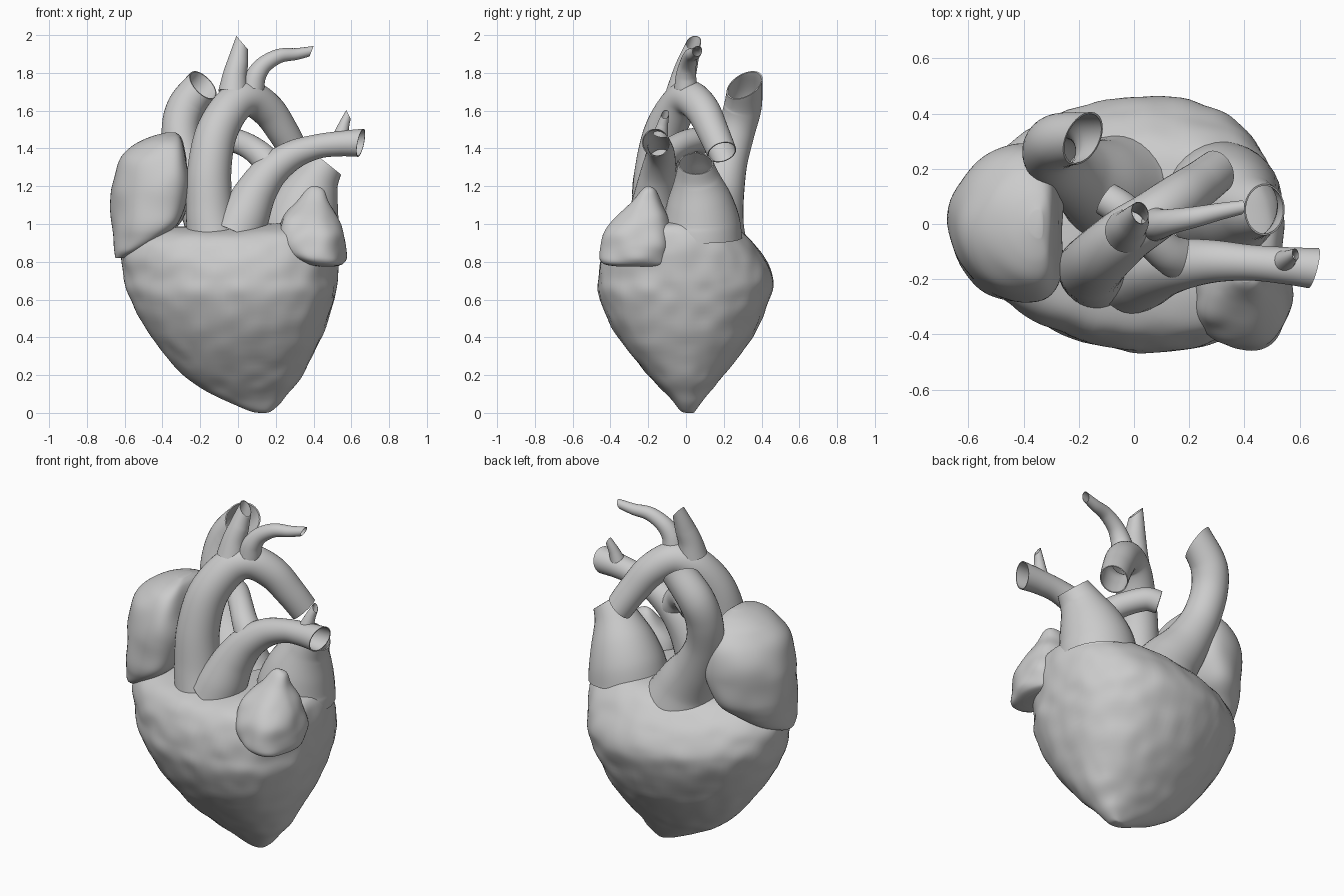
import bpy, bmesh, math
from mathutils import Vector, noise


def spline(pts, steps):
    """Catmull-Rom sampling of tuples of any length."""
    out = []
    for i in range(len(pts) - 1):
        a, b = pts[max(i - 1, 0)], pts[i]
        c, d = pts[i + 1], pts[min(i + 2, len(pts) - 1)]
        for s in range(steps):
            t = s / steps
            out.append([0.5 * (2 * q + (r - p) * t + (2 * p - 5 * q + 4 * r - u) * t * t
                               + (3 * q - p - 3 * r + u) * t ** 3)
                        for p, q, r, u in zip(a, b, c, d)])
    out.append(list(pts[-1]))
    return out


def skin(name, rings, angle=50, caps=True):
    """Bridge a stack of rings into a smooth mesh."""
    bm = bmesh.new()
    rows = [[bm.verts.new(p) for p in ring] for ring in rings]
    n = len(rows[0])
    for a, b in zip(rows, rows[1:]):
        for i in range(n):
            j = (i + 1) % n
            bm.faces.new((a[i], a[j], b[j], b[i]))
    if caps:
        bm.faces.new(rows[0][::-1])
        bm.faces.new(rows[-1])
        bmesh.ops.recalc_face_normals(bm, faces=bm.faces)
    me = bpy.data.meshes.new(name)
    bm.to_mesh(me)
    bm.free()
    ob = bpy.data.objects.new(name, me)
    bpy.context.collection.objects.link(ob)
    bpy.ops.object.select_all(action='DESELECT')
    ob.select_set(True)
    bpy.context.view_layer.objects.active = ob
    bpy.ops.object.shade_smooth_by_angle(angle=math.radians(angle))
    return ob


def blob(name, sections, skew=(0, 0), power=2.0, bump=0.01, freq=7, steps=8, sides=72, warp=None):
    """Organic mass from sections (z, x0, x1, y0, y1); skew pushes (back, front) sideways."""
    rings = []
    for z, x0, x1, y0, y1 in spline(sections, steps):
        cx, cy, rx, ry = (x0 + x1) / 2, (y0 + y1) / 2, abs(x1 - x0) / 2, abs(y1 - y0) / 2
        ring = []
        for k in range(sides):
            t = 2 * math.pi * k / sides
            c, s = math.cos(t), math.sin(t)
            px = math.copysign(abs(c) ** (2 / power), c)
            py = math.copysign(abs(s) ** (2 / power), s)
            p = Vector((cx + rx * (px + skew[s < 0] * s * s), cy + ry * py, max(z, 0)))
            p += Vector((c, s, 0)) * bump * min(1, rx / 0.15) * noise.noise(p * freq)
            if warp:
                p.z += warp(p)
            ring.append(p)
        rings.append(ring)
    return skin(name, rings, 80)


def vessel(name, path, cut=None, steps=8, sides=32, wall=0.93, depth=10):
    """Thin-walled open tube along (x, y, z, radius); cut is the normal of the end plane."""
    pts = spline(path, steps)
    cs = [Vector(p[:3]) for p in pts]
    n = len(pts)
    rings, side = [], Vector((1, 0.13, 0))
    for i, c in enumerate(cs):
        t = (cs[min(i + 1, n - 1)] - cs[max(i - 1, 0)]).normalized()
        if i == 0 and abs(t.x) > 0.8:
            side = Vector((0, 1, 0))
        side = (side - t * side.dot(t)).normalized()
        up = t.cross(side)
        w = max(0, (i - (n - 1 - steps)) / steps)
        ring = []
        for k in range(sides):
            a = 2 * math.pi * k / sides
            p = c + (side * math.cos(a) + up * math.sin(a)) * pts[i][3]
            if cut and w:
                m = Vector(cut).normalized()
                p += t * (w * (c - p).dot(m) / t.dot(m))
            ring.append(p)
        rings.append(ring)
    # lumen running back inside the open end
    inner = [[cs[i] + (p - cs[i]) * wall for p in rings[i]] for i in range(n - 1, -1, -1)]
    return skin(name, rings + inner, caps=False)


def tilt(p):
    """Upper rim rises slightly to the right and sinks at the back left."""
    w = min(1, max(0, (p.z - 0.7) / 0.25))
    return w * (0.08 * max(0, p.x) - 0.2 * max(0, p.y) * max(0, -p.x))


# ventricles
blob("ventricles", [
    (0.0, 0.11, 0.15, 0.0, 0.04), (0.015, 0.05, 0.185, -0.035, 0.055),
    (0.1, -0.14, 0.265, -0.105, 0.115), (0.2, -0.29, 0.34, -0.2, 0.2),
    (0.4, -0.46, 0.44, -0.36, 0.35), (0.6, -0.57, 0.51, -0.455, 0.44),
    (0.72, -0.605, 0.53, -0.46, 0.46), (0.84, -0.615, 0.54, -0.44, 0.40),
    (0.93, -0.57, 0.52, -0.38, 0.32), (0.975, -0.46, 0.44, -0.27, 0.24),
    (0.99, -0.2, 0.25, -0.12, 0.12)],
    skew=(0.16, 0.2), power=2.1, bump=0.009, freq=10, sides=110, warp=tilt)

# right atrium, on the viewer's left
blob("right_atrium", [
    (0.82, -0.65, -0.60, -0.12, 0.0), (0.86, -0.655, -0.52, -0.2, 0.1),
    (0.93, -0.66, -0.40, -0.25, 0.19), (1.02, -0.67, -0.30, -0.28, 0.26),
    (1.18, -0.67, -0.26, -0.28, 0.29), (1.32, -0.635, -0.265, -0.26, 0.27),
    (1.41, -0.56, -0.28, -0.21, 0.21), (1.46, -0.47, -0.30, -0.14, 0.13),
    (1.485, -0.38, -0.33, -0.05, 0.05)], skew=(0.3, 0.4), power=2.15, bump=0.016, freq=6)

# left atrial appendage
blob("left_auricle", [
    (0.775, 0.42, 0.51, -0.36, -0.12), (0.79, 0.34, 0.55, -0.43, -0.085),
    (0.84, 0.235, 0.57, -0.45, -0.065), (0.94, 0.22, 0.575, -0.435, -0.065),
    (1.04, 0.235, 0.53, -0.37, -0.1), (1.12, 0.31, 0.48, -0.285, -0.13),
    (1.18, 0.36, 0.455, -0.235, -0.16), (1.2, 0.39, 0.42, -0.21, -0.19)],
    power=2.3, bump=0.02, freq=8)

# left atrium with its vein opening
vessel("left_atrium", [(0.32, 0.08, 0.93, 0.218), (0.335, 0.08, 1.02, 0.205),
                       (0.37, 0.072, 1.13, 0.172), (0.42, 0.06, 1.24, 0.122),
                       (0.473, 0.052, 1.32, 0.093)], cut=(0.6, 0, 0.75))

# aorta
vessel("aorta", [(-0.135, -0.17, 0.95, 0.135), (-0.15, -0.165, 1.07, 0.126),
                 (-0.152, -0.155, 1.28, 0.117), (-0.115, -0.115, 1.48, 0.11),
                 (-0.03, -0.04, 1.625, 0.102), (0.06, 0.02, 1.665, 0.095),
                 (0.16, 0.09, 1.6, 0.09), (0.24, 0.145, 1.485, 0.083),
                 (0.3, 0.19, 1.38, 0.078)], cut=(0.6, 0.25, -0.7))

# arteries rising from the arch
vessel("arch_branch_middle", [(-0.025, -0.025, 1.7, 0.08), (-0.018, -0.012, 1.78, 0.065),
                              (0.0, 0.01, 1.86, 0.055), (0.022, 0.04, 1.96, 0.038)],
       cut=(0.7, 0, 0.6))
vessel("arch_branch_left", [(0.078, 0.0, 1.72, 0.062), (0.095, 0.0, 1.785, 0.054),
                            (0.14, 0.01, 1.845, 0.045), (0.22, 0.025, 1.89, 0.038),
                            (0.31, 0.045, 1.9, 0.031), (0.39, 0.06, 1.915, 0.025)],
       cut=(1, 0, -0.4))

# pulmonary trunk and its branches
vessel("pulmonary_trunk", [(-0.005, -0.18, 0.95, 0.145), (0.035, -0.175, 1.04, 0.132),
                           (0.095, -0.16, 1.17, 0.11), (0.175, -0.145, 1.28, 0.093),
                           (0.29, -0.135, 1.365, 0.077), (0.42, -0.14, 1.41, 0.065),
                           (0.54, -0.15, 1.425, 0.067), (0.65, -0.16, 1.43, 0.074)],
       cut=(1, -0.25, -0.2))
vessel("pulmonary_twig", [(0.545, -0.135, 1.47, 0.04), (0.56, -0.125, 1.52, 0.03),
                          (0.585, -0.11, 1.58, 0.02)], cut=(0.8, 0, 0.4))
vessel("right_pulmonary_artery", [(0.17, -0.13, 1.31, 0.08), (0.115, -0.1, 1.37, 0.07),
                                  (0.04, -0.03, 1.42, 0.065), (-0.04, 0.05, 1.445, 0.064),
                                  (-0.1, 0.09, 1.43, 0.062)])

# vena cava, flaring into the back of the heart
vessel("vena_cava", [(-0.08, 0.12, 0.93, 0.205), (-0.125, 0.14, 1.03, 0.17),
                     (-0.21, 0.18, 1.17, 0.13), (-0.28, 0.22, 1.33, 0.106),
                     (-0.305, 0.265, 1.49, 0.1), (-0.275, 0.3, 1.62, 0.1),
                     (-0.185, 0.31, 1.735, 0.093)], cut=(0.6, -0.4, 0.6))
